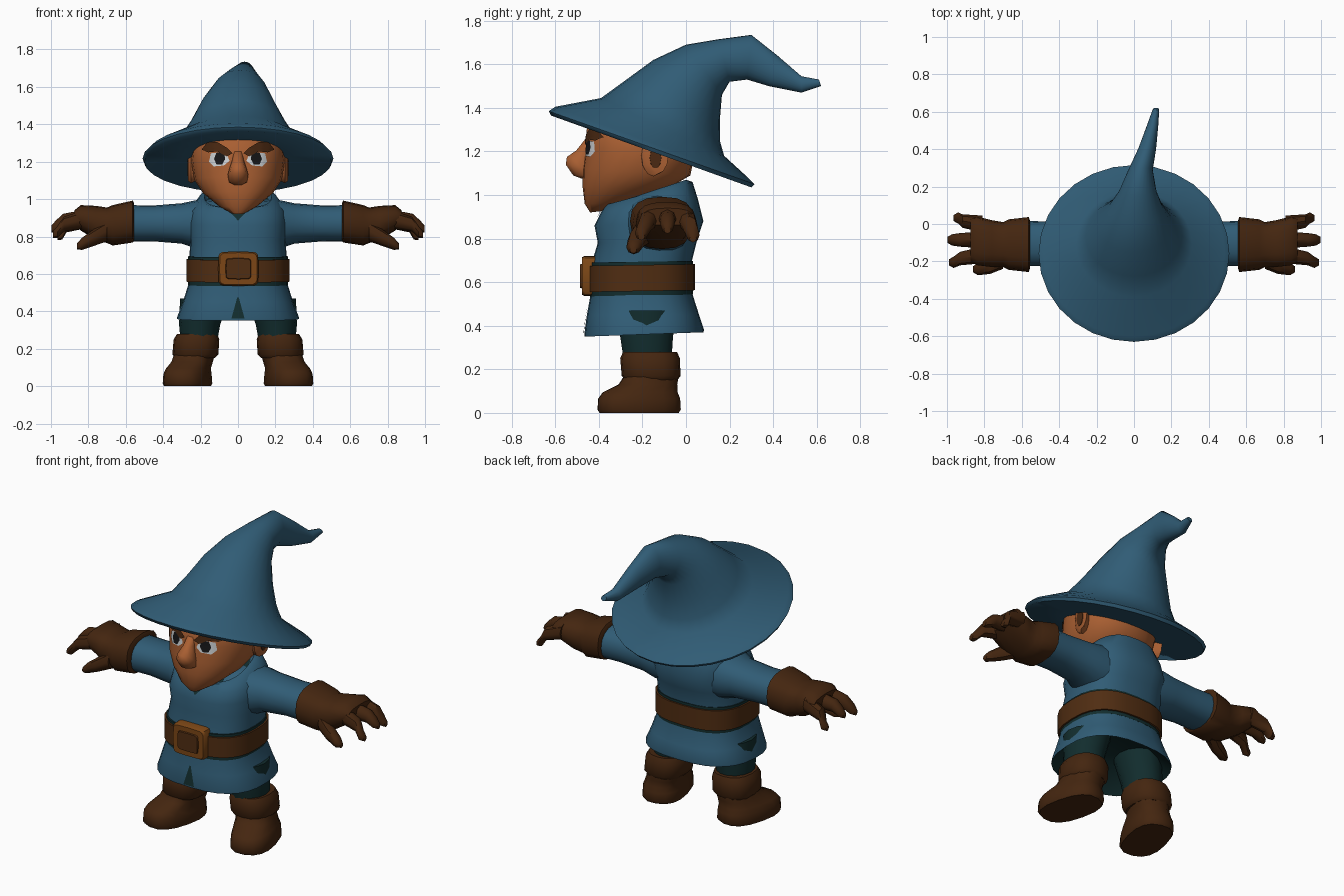
import bpy, bmesh, math
from mathutils import Vector as V
from mathutils.bvhtree import BVHTree


def material(name, rgb):
    m = bpy.data.materials.new(name)
    m.diffuse_color = (*rgb, 1)
    return m


BLUE = material("cloth blue", (0.03, 0.108, 0.18))
SKIN = material("skin", (0.40, 0.115, 0.032))
BROWN = material("leather brown", (0.058, 0.019, 0.005))
BELT = material("belt brown", (0.08, 0.026, 0.006))
BRONZE = material("buckle bronze", (0.20, 0.062, 0.008))
TEAL = material("dark teal", (0.006, 0.026, 0.027))
WHITE = material("eye white", (0.6, 0.63, 0.65))
BLACK = material("pupil black", (0.008, 0.008, 0.009))
BROW = material("brow brown", (0.07, 0.022, 0.006))


def finish(bm, name, mats, mirror=False, angle=45, rule=None):
    bmesh.ops.recalc_face_normals(bm, faces=bm.faces)
    if rule:
        for f in bm.faces:
            f.material_index = rule(f)
    me = bpy.data.meshes.new(name)
    bm.to_mesh(me)
    bm.free()
    ob = bpy.data.objects.new(name, me)
    bpy.context.collection.objects.link(ob)
    for m in mats:
        me.materials.append(m)
    bpy.ops.object.select_all(action='DESELECT')
    ob.select_set(True)
    bpy.context.view_layer.objects.active = ob
    bpy.ops.object.shade_smooth_by_angle(angle=math.radians(angle))
    if mirror:
        ob.modifiers.new("mirror", 'MIRROR').use_mirror_merge = False
    return ob


def loft(name, rings, mats, n=20, power=2.0, **kw):
    """Skin a stack of superellipse rings given as (centre, half axis u, half axis v)."""
    bm = bmesh.new()
    loops = []
    for c, u, v in rings:
        loop = []
        for i in range(n):
            a = 2 * math.pi * i / n
            cs, sn = math.cos(a), math.sin(a)
            p = c + u * math.copysign(abs(cs) ** (2 / power), cs) \
                + v * math.copysign(abs(sn) ** (2 / power), sn)
            loop.append(bm.verts.new(p))
        loops.append(loop)
    for a, b in zip(loops, loops[1:]):
        for i in range(n):
            bm.faces.new((a[i], a[(i + 1) % n], b[(i + 1) % n], b[i]))
    bm.faces.new(loops[0])
    bm.faces.new(loops[-1])
    return finish(bm, name, mats, **kw)


def slices(rows):
    """Rings from side-profile rows: front y, front z, back y, back z, half width, x offset."""
    out = []
    for fy, fz, by, bz, w, x in rows:
        f, b = V((x, fy, fz)), V((x, by, bz))
        out.append(((f + b) / 2, V((w, 0, 0)), (b - f) / 2))
    return out


def along_x(rows):
    """Rings facing x: x, y, z, half depth, half height."""
    return [(V((x, y, z)), V((0, ry, 0)), V((0, 0, rz))) for x, y, z, ry, rz in rows]


def upright(rows, yaw=0):
    """Horizontal rings: x, y, z, half width, half depth."""
    c, s = math.cos(yaw), math.sin(yaw)
    return [(V((x, y, z)), V((c, s, 0)) * rx, V((-s, c, 0)) * ry) for x, y, z, rx, ry in rows]


def patch(name, target, outline, mat, lift, mirror=False):
    """Thin plate that follows the front surface of the target."""
    src = bmesh.new()
    src.from_mesh(target.data)
    tree = BVHTree.FromBMesh(src)
    src.free()
    bm = bmesh.new()
    bm.faces.new([bm.verts.new((x, 0, z)) for x, z in outline])
    bmesh.ops.poke(bm, faces=bm.faces[:])
    bmesh.ops.subdivide_edges(bm, edges=bm.edges[:], cuts=3, use_grid_fill=True)
    for v in bm.verts:
        hit = tree.ray_cast(V((v.co.x, -2, v.co.z)), V((0, 1, 0)))[0]
        v.co.y = (hit.y if hit else -0.44) - lift
    ob = finish(bm, name, [mat], mirror=mirror)
    if ob.data.polygons[0].normal.y > 0:
        ob.data.flip_normals()
    return ob


# Hat: tilted brim, cone leaning back, drooping tip
loft("hat", slices([
    (-0.42, 1.31, 0.10, 1.11, 0.28, 0), (-0.62, 1.365, 0.30, 1.035, 0.50, 0),
    (-0.63, 1.385, 0.315, 1.05, 0.51, 0), (-0.60, 1.405, 0.29, 1.075, 0.485, 0),
    (-0.39, 1.445, 0.175, 1.18, 0.31, 0), (-0.28, 1.525, 0.155, 1.25, 0.258, 0),
    (-0.15, 1.62, 0.155, 1.34, 0.205, 0), (0, 1.69, 0.165, 1.46, 0.145, 0.01),
    (0.15, 1.715, 0.20, 1.52, 0.10, 0.02), (0.30, 1.735, 0.28, 1.53, 0.065, 0.035),
    (0.42, 1.64, 0.38, 1.50, 0.048, 0.07), (0.53, 1.545, 0.53, 1.47, 0.03, 0.10),
    (0.61, 1.53, 0.62, 1.50, 0.017, 0.118)]), [BLUE], n=28, angle=60)

# Head with chin, nose and ears
head = loft("head", slices([
    (-0.44, 0.92, -0.36, 0.93, 0.035, 0), (-0.465, 0.96, -0.27, 0.96, 0.10, 0),
    (-0.475, 1.04, -0.10, 1.02, 0.185, 0), (-0.475, 1.12, 0.02, 1.09, 0.235, 0),
    (-0.46, 1.22, 0.04, 1.19, 0.25, 0), (-0.455, 1.31, 0.03, 1.28, 0.24, 0),
    (-0.36, 1.41, -0.02, 1.34, 0.17, 0)]), [SKIN], n=24, power=2.2, angle=50)
loft("nose", slices([
    (-0.465, 1.255, -0.42, 1.255, 0.022, 0), (-0.505, 1.205, -0.42, 1.22, 0.03, 0),
    (-0.55, 1.175, -0.42, 1.16, 0.045, 0), (-0.555, 1.14, -0.42, 1.12, 0.055, 0),
    (-0.52, 1.09, -0.42, 1.09, 0.048, 0), (-0.48, 1.075, -0.42, 1.075, 0.025, 0)]),
    [SKIN], n=10, angle=60)
loft("ear", along_x([(0.20, -0.17, 1.18, 0.04, 0.07), (0.25, -0.15, 1.18, 0.055, 0.095),
                     (0.268, -0.13, 1.185, 0.05, 0.088)]), [SKIN], n=12, mirror=True)
loft("ear_hollow", along_x([(0.262, -0.14, 1.17, 0.028, 0.05), (0.271, -0.14, 1.17, 0.026, 0.048)]),
     [BROW], n=10, mirror=True)

# Eyes and slanted brows
patch("eye_white", head, [(0.045, 1.205), (0.075, 1.18), (0.13, 1.175), (0.155, 1.20),
                          (0.145, 1.245), (0.10, 1.25), (0.06, 1.24)], WHITE, 0.004, True)
patch("pupil", head, [(0.068, 1.215), (0.085, 1.185), (0.115, 1.185), (0.128, 1.215),
                      (0.115, 1.25), (0.075, 1.25)], BLACK, 0.007, True)
patch("eyebrow", head, [(0.03, 1.245), (0.06, 1.228), (0.11, 1.255), (0.16, 1.25), (0.195, 1.265),
                        (0.165, 1.305), (0.11, 1.305), (0.06, 1.275)], BROW, 0.009, True)

# Tunic with flared skirt, dark lining below and inside the collar
tunic = loft("tunic", slices([
    (-0.36, 0.46, -0.03, 0.46, 0.22, 0), (-0.465, 0.35, 0.08, 0.37, 0.325, 0),
    (-0.467, 0.36, 0.083, 0.38, 0.325, 0), (-0.455, 0.45, 0.06, 0.45, 0.295, 0),
    (-0.435, 0.56, 0.025, 0.56, 0.26, 0), (-0.435, 0.68, 0.025, 0.69, 0.26, 0),
    (-0.405, 0.78, 0.05, 0.79, 0.255, 0), (-0.42, 0.86, 0.08, 0.88, 0.262, 0),
    (-0.39, 0.92, 0.055, 0.98, 0.25, 0), (-0.37, 0.955, 0.03, 1.06, 0.205, 0),
    (-0.35, 0.955, 0.0, 1.07, 0.18, 0), (-0.33, 0.93, -0.03, 1.04, 0.165, 0)]),
    [BLUE, TEAL], n=28, power=2.6, angle=50,
    rule=lambda f: int(f.normal.z < -0.4 or (len(f.verts) > 4)))
patch("skirt_slit", tunic, [(-0.035, 0.362), (0.035, 0.362), (0.004, 0.475), (-0.004, 0.475)],
      TEAL, 0.005)
patch("collar_notch", tunic, [(-0.055, 0.945), (0, 0.885), (0.055, 0.945), (0, 0.925)], TEAL, 0.006)

# Belt over a dark edge band, with buckle
for name, lo, hi, grow, mat in (("belt_edge", 0.535, 0.69, 0.006, TEAL),
                                ("belt", 0.555, 0.675, 0.016, BELT)):
    loft(name, slices([(-0.435 - grow, z, 0.025 + grow, z + 0.008, 0.26 + grow, 0)
                       for z in (lo, hi)]), [mat], n=28, power=2.6)
for name, w, h, y, mat in (("buckle", 0.108, 0.092, -0.478, BRONZE),
                           ("buckle_plate", 0.070, 0.058, -0.486, BELT)):
    loft(name, [(V((0.002, yy, 0.628)), V((w * k, 0, 0)), V((0, 0, h * k)))
                for yy, k in ((-0.41, 1), (y + 0.012, 1), (y, 0.93))],
         [mat], n=16, power=7, angle=35)

# Sleeves
loft("sleeve", along_x([
    (0.10, -0.15, 0.86, 0.17, 0.14), (0.22, -0.13, 0.865, 0.155, 0.13),
    (0.30, -0.11, 0.87, 0.125, 0.108), (0.45, -0.105, 0.87, 0.118, 0.096),
    (0.60, -0.105, 0.87, 0.122, 0.098)]), [BLUE], n=16, power=2.3, mirror=True)

# Gloves: flared cuff, palm, fingers and thumb
loft("glove", along_x([
    (0.555, -0.11, 0.878, 0.125, 0.10), (0.563, -0.11, 0.88, 0.147, 0.112),
    (0.67, -0.11, 0.86, 0.135, 0.108), (0.70, -0.11, 0.86, 0.120, 0.095),
    (0.76, -0.105, 0.872, 0.125, 0.092), (0.84, -0.09, 0.90, 0.130, 0.068),
    (0.875, -0.085, 0.90, 0.115, 0.04)]), [BROWN], n=16, power=2.5, mirror=True)
for i, (y0, y1, x1, z1) in enumerate(((0.0, 0.032, 0.965, 0.80), (-0.085, -0.085, 0.998, 0.84),
                                      (-0.165, -0.205, 0.99, 0.81))):
    xm, ym = (0.83 + x1) / 2 + 0.02, (y0 + y1) / 2
    loft("finger_%d" % (i + 1), along_x([
        (0.81, y0, 0.895, 0.045, 0.05), (xm, ym, (0.90 + z1) / 2 + 0.012, 0.036, 0.04),
        (x1 - 0.025, y1, z1 + 0.015, 0.03, 0.032), (x1, y1, z1, 0.016, 0.018)]),
        [BROWN], n=8, mirror=True)
loft("thumb", along_x([
    (0.70, -0.19, 0.83, 0.05, 0.055), (0.77, -0.225, 0.795, 0.042, 0.045),
    (0.835, -0.24, 0.76, 0.034, 0.032), (0.86, -0.242, 0.748, 0.016, 0.016)]),
    [BROWN], n=8, mirror=True)

# Trousers
loft("trouser_leg", upright([
    (0.21, -0.175, 0.22, 0.095, 0.11), (0.205, -0.18, 0.33, 0.11, 0.122),
    (0.18, -0.185, 0.47, 0.13, 0.14)]), [TEAL], n=14, mirror=True)

# Boots: foot turned outward, shaft and folded cuff
loft("boot", upright([
    (0.27, -0.215, 0.0, 0.115, 0.185), (0.27, -0.215, 0.015, 0.122, 0.195),
    (0.27, -0.215, 0.065, 0.118, 0.192), (0.265, -0.21, 0.095, 0.110, 0.175),
    (0.245, -0.175, 0.13, 0.105, 0.135), (0.23, -0.155, 0.18, 0.105, 0.122),
    (0.225, -0.16, 0.24, 0.105, 0.12)], yaw=0.24), [BROWN], n=16, power=2.5, mirror=True)
loft("boot_cuff", upright([
    (0.23, -0.16, 0.15, 0.105, 0.12), (0.228, -0.16, 0.17, 0.123, 0.135),
    (0.222, -0.165, 0.25, 0.122, 0.137), (0.218, -0.165, 0.28, 0.108, 0.124)]),
    [BROWN], n=16, power=2.4, mirror=True)
